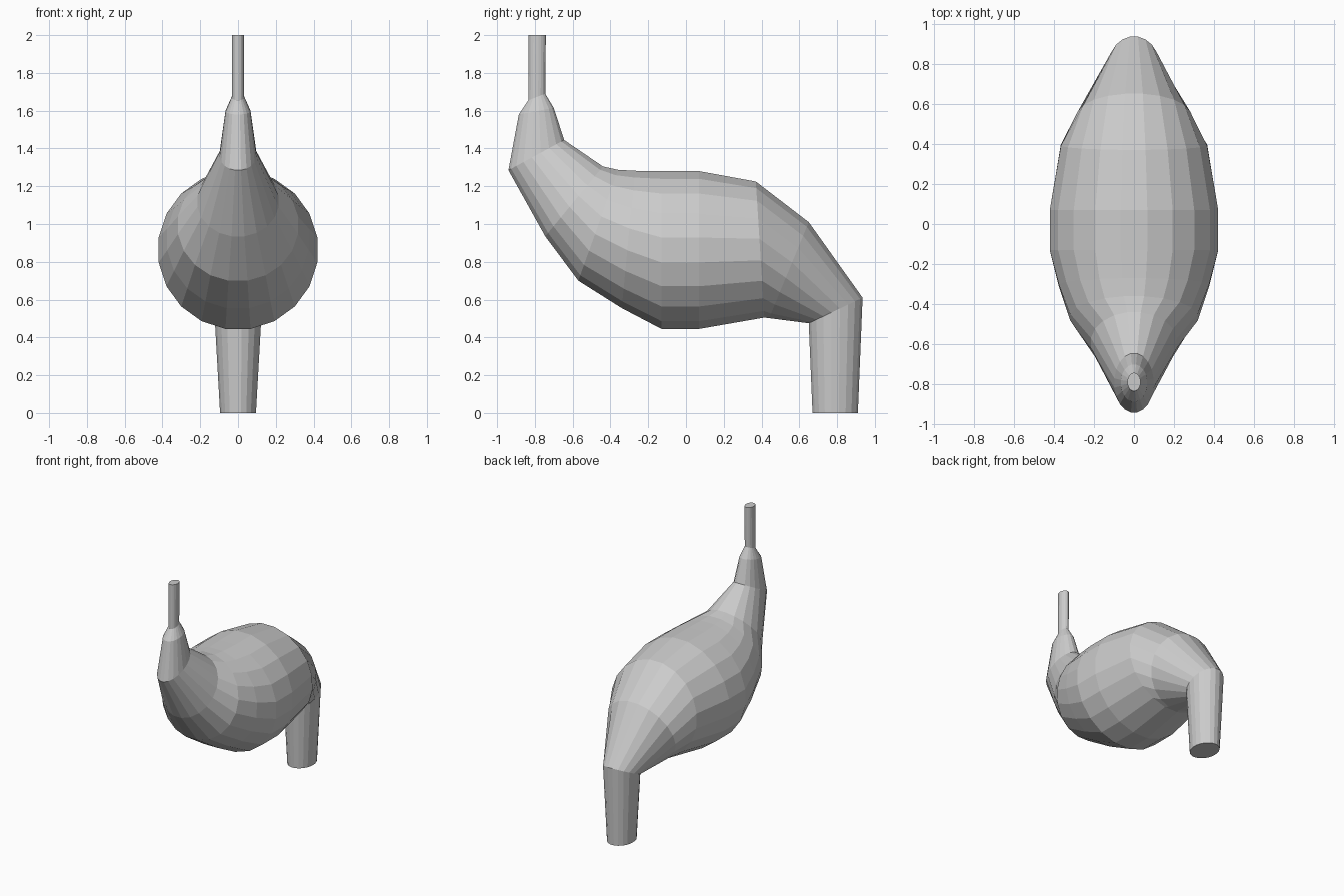
import bpy, bmesh, math

if "Cube" in bpy.data.objects:
    bpy.data.objects.remove(bpy.data.objects["Cube"])

SIDES = 20


def loft(name, rings):
    """Skin elliptical rings; each is (y, z) at the belly side, (y, z) at the back side, half width."""
    bm = bmesh.new()
    loops = []
    for ay, az, by, bz, w in rings:
        cy, cz = (ay + by) / 2, (az + bz) / 2
        k = 1 / math.cos(math.pi / SIDES)      # flats touch the measured outline
        loop = []
        for i in range(SIDES):
            t = 2 * math.pi * (i + 0.5) / SIDES
            c, s = k * math.cos(t), k * math.sin(t)
            loop.append(bm.verts.new((w * s, cy + (by - ay) / 2 * c, cz + (bz - az) / 2 * c)))
        loops.append(loop)
    for a, b in zip(loops, loops[1:]):
        for i in range(SIDES):
            j = (i + 1) % SIDES
            bm.faces.new((a[i], a[j], b[j], b[i]))
    bm.faces.new(loops[0])
    bm.faces.new(loops[-1])
    bmesh.ops.recalc_face_normals(bm, faces=bm.faces)
    mesh = bpy.data.meshes.new(name)
    bm.to_mesh(mesh)
    bm.free()
    obj = bpy.data.objects.new(name, mesh)
    bpy.context.collection.objects.link(obj)
    return obj


# one continuous shell: mouthpiece, neck, bulging body, bent outlet leg
loft("curved_vessel", [
    (-0.833, 2.00, -0.742, 2.00, 0.033),   # mouthpiece top
    (-0.835, 1.655, -0.745, 1.69, 0.033),
    (-0.885, 1.58, -0.70, 1.615, 0.066),   # neck
    (-0.94, 1.285, -0.645, 1.445, 0.098),
    (-0.745, 0.935, -0.44, 1.305, 0.215),  # shoulder
    (-0.57, 0.70, -0.36, 1.287, 0.318),
    (-0.34, 0.555, -0.27, 1.282, 0.375),
    (-0.13, 0.445, -0.13, 1.28, 0.42),     # belly
    (0.07, 0.445, 0.07, 1.28, 0.42),
    (0.415, 0.505, 0.37, 1.225, 0.365),    # rear slope
    (0.44, 0.502, 0.65, 1.01, 0.28),
    (0.65, 0.475, 0.935, 0.61, 0.125),     # leg joint
    (0.67, 0.00, 0.91, 0.00, 0.095),       # leg foot
])
